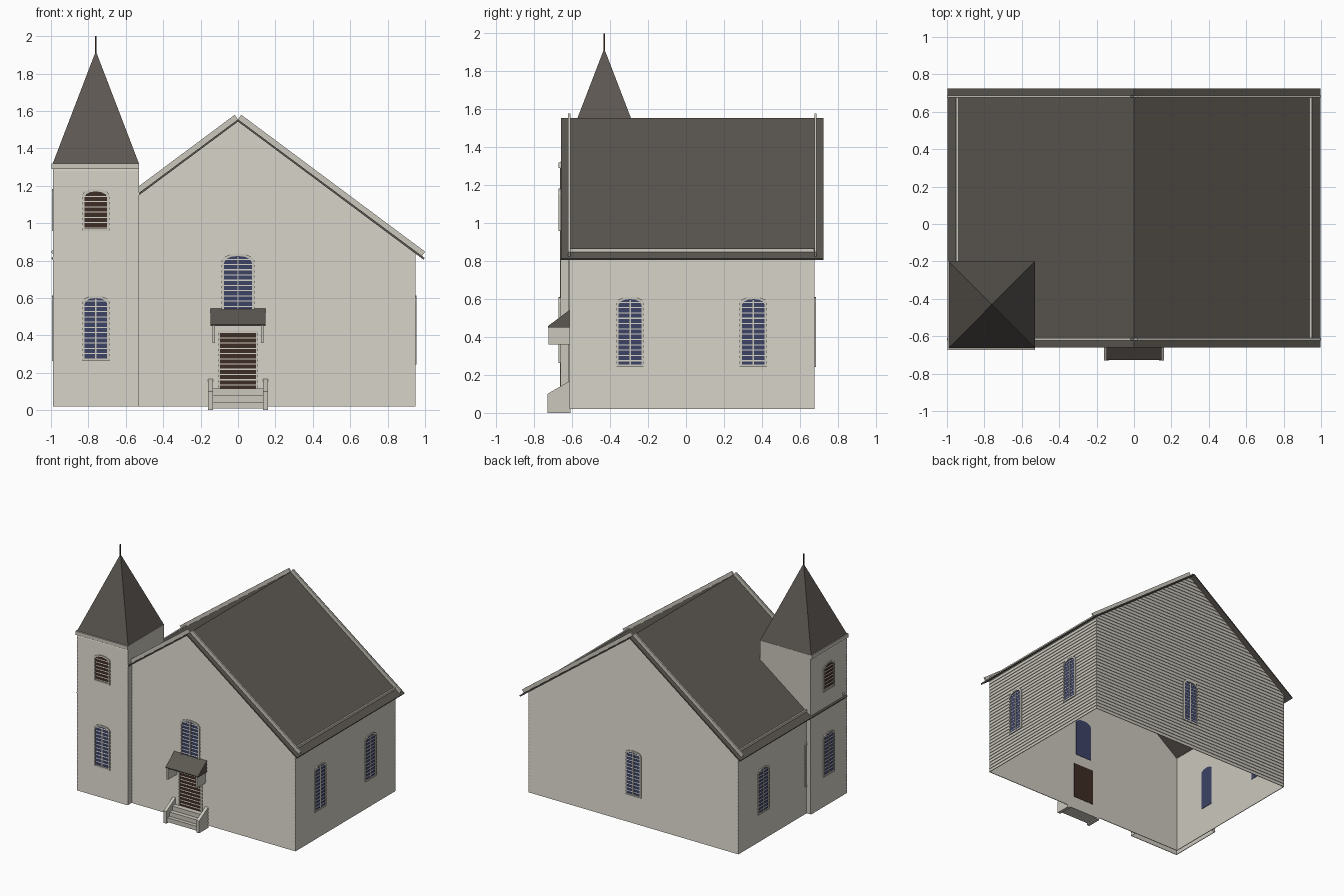
import bpy, bmesh, math
from mathutils import Vector

cube = bpy.data.objects.get("Cube")
if cube:
    bpy.data.objects.remove(cube)


def material(name, rgb):
    m = bpy.data.materials.new(name)
    m.use_nodes = True
    m.diffuse_color = (*rgb, 1)
    m.node_tree.nodes["Principled BSDF"].inputs["Base Color"].default_value = (*rgb, 1)
    return m


PAINT = material("cream_paint", (0.6, 0.575, 0.51))
SLATE = material("grey_slate", (0.107, 0.096, 0.083))
GLASS = material("blue_glass", (0.045, 0.055, 0.13))
WOOD = material("dark_wood", (0.048, 0.025, 0.018))

UP = Vector((0, 0, 1))
FRONT, BACK = Vector((0, -1, 0)), Vector((0, 1, 0))
LEFT, RIGHT = Vector((-1, 0, 0)), Vector((1, 0, 0))
ROW, LAP = 0.028, 0.005          # siding row height and overlap depth
RIDGE, SLOPE = 1.555, 0.744      # roof ridge height and pitch
BX, BY0, BY1 = 0.945, -0.61, 0.675
TX0, TX1, TY0, TY1, TTOP = -0.985, -0.53, -0.662, -0.2, 1.29
BASE = 0.02


def at(n, u, d, z):
    """Point on a wall facing n: u along it, d outward, z up."""
    return UP.cross(n) * u + n * d + UP * z


def finish(name, bm, mat, recalc=True):
    if recalc:
        bmesh.ops.recalc_face_normals(bm, faces=bm.faces)
    me = bpy.data.meshes.new(name)
    bm.to_mesh(me)
    bm.free()
    me.materials.append(mat)
    ob = bpy.data.objects.new(name, me)
    bpy.context.collection.objects.link(ob)
    return ob


def prism(name, n, outline, d0, d1, mat):
    """Extrude an outline of (u, z) points between two depths."""
    bm = bmesh.new()
    a = [bm.verts.new(at(n, u, d0, z)) for u, z in outline]
    b = [bm.verts.new(at(n, u, d1, z)) for u, z in outline]
    bm.faces.new(a)
    bm.faces.new(b)
    for i in range(len(a)):
        j = (i + 1) % len(a)
        bm.faces.new((a[i], a[j], b[j], b[i]))
    return finish(name, bm, mat)


def rect(u0, u1, z0, z1):
    return [(u0, z0), (u1, z0), (u1, z1), (u0, z1)]


def sheet(name, n, outline, d):
    bm = bmesh.new()
    bm.faces.new([bm.verts.new(at(n, u, d, z)) for u, z in outline])
    finish(name, bm, PAINT, False)


def siding(name, n, d, u0, u1, top, gable=False):
    """Lapped boards, trimmed to the roof pitch on the gable ends."""
    bm = bmesh.new()
    z = BASE
    while z < top - 0.001:
        z2 = min(z + ROW, top)
        low, high, lip = [[bm.verts.new(at(n, u, d + e, h)) for u in (u0, u1)]
                          for e, h in ((LAP, z), (0, z2), (0, z))]
        bm.faces.new((low[0], low[1], high[1], high[0]))
        bm.faces.new((lip[0], lip[1], low[1], low[0]))
        z = z2
    if gable:
        for s in (-1, 1):
            bmesh.ops.bisect_plane(bm, geom=bm.verts[:] + bm.edges[:] + bm.faces[:],
                                   plane_co=(0, 0, RIDGE - 0.008),
                                   plane_no=(s * SLOPE, 0, 1), clear_outer=True)
    finish(name, bm, PAINT, False)


def arch(u, w, z0, z1, rise):
    pts = [(u - w, z0), (u + w, z0)]
    for i in range(7):
        a = math.pi * i / 6
        pts.append((u + w * math.cos(a), z1 - rise + rise * math.sin(a)))
    return pts


def window(name, n, d, u, w, z0, z1, mat=GLASS):
    rise = w * 0.5
    inner = arch(u, w, z0, z1, rise)
    prism(name + "_pane", n, inner, d - 0.004, d + LAP * 0.8, mat)
    # raised casing around the opening
    outer = arch(u, w + 0.012, z0 - 0.012, z1 + 0.012, rise)
    bm = bmesh.new()
    rings = [[bm.verts.new(at(n, p, d + e, z)) for p, z in o]
             for o, e in ((outer, 0), (outer, 0.01), (inner, 0.01), (inner, 0))]
    for r, s in zip(rings, rings[1:]):
        for i in range(len(r)):
            j = (i + 1) % len(r)
            bm.faces.new((r[i], r[j], s[j], s[i]))
    finish(name + "_casing", bm, PAINT)
    if mat is GLASS:
        prism(name + "_mullion", n, rect(u - 0.004, u + 0.004, z0, z1 - 0.004),
              d, d + 0.007, PAINT)


# Main hall: plain inner walls and lapped siding outside
eave = RIDGE - 0.008 - SLOPE * BX
gable = [(-BX, BASE), (BX, BASE), (BX, eave), (0, RIDGE - 0.008), (-BX, eave)]
for label, n, d in (("front", FRONT, -BY0), ("back", BACK, BY1)):
    sheet(label + "_inner_wall", n, gable, d - 0.001)
    siding(label + "_siding", n, d, -BX - 0.003, BX + 0.003, RIDGE, True)
for label, n, u0, u1 in (("left", RIGHT, BY0, BY1), ("right", LEFT, -BY1, -BY0)):
    sheet(label + "_inner_wall", n, rect(u0, u1, BASE, eave), BX - 0.001)
    siding(label + "_siding", n, BX, u0 - 0.003, u1 + 0.003, eave)

# Roof slopes with raised trim near each edge
for s, label in ((1, "left"), (-1, "right")):
    end = RIDGE - SLOPE * 0.995
    prism(label + "_roof", FRONT,
          [(0, RIDGE), (s * 0.997, end), (s * 0.992, end - 0.01), (0, RIDGE - 0.012)],
          -0.725, 0.66, SLATE)
    board = [(0, RIDGE), (s * 0.983, RIDGE - SLOPE * 0.983),
             (s * 1.0, RIDGE - SLOPE * 0.983 + 0.024), (s * 0.018, RIDGE + 0.024)]
    for where, d in (("front", 0.61), ("back", -0.688)):
        prism(label + "_" + where + "_gable_trim", FRONT, board, d, d + 0.012, PAINT)
    mid = RIDGE - SLOPE * BX
    prism(label + "_eave_trim", FRONT,
          rect(s * (BX - 0.006), s * (BX + 0.006), mid - 0.01, mid + 0.014),
          -BY1, -BY0, PAINT)

# Tower walls: siding on the street sides, plain where they meet the roof
siding("tower_front_siding", FRONT, -TY0, TX0 - 0.003, TX1, TTOP)
siding("tower_side_siding", LEFT, -TX0, -TY1, -TY0 + 0.003, TTOP)
sheet("tower_front_inner", FRONT, rect(TX0, TX1, BASE, TTOP), -TY0 - 0.001)
sheet("tower_side_inner", LEFT, rect(-TY1, -TY0, BASE, TTOP), -TX0 - 0.001)
sheet("tower_inner_side", RIGHT,
      [(TY0, BASE), (BY0, BASE), (BY0, 1.08), (TY1, 1.08), (TY1, TTOP), (TY0, TTOP)], TX1)
sheet("tower_back", BACK,
      [(-TX1, 1.08), (BX, 0.8), (BX, BASE), (-TX0, BASE), (-TX0, TTOP), (-TX1, TTOP)], TY1)
prism("tower_cornice", FRONT, rect(-0.998, TX1 + 0.002, TTOP, 1.32), 0.198, 0.673, PAINT)

# Spire and finial
bm = bmesh.new()
base = [bm.verts.new((x, y, 1.32)) for x, y in
        ((-0.99, -0.662), (-0.53, -0.662), (-0.53, -0.2), (-0.99, -0.2))]
tip = bm.verts.new((-0.76, -0.431, 1.92))
bm.faces.new(base)
for i in range(4):
    bm.faces.new((base[i], base[(i + 1) % 4], tip))
finish("spire", bm, SLATE)
prism("finial", FRONT, rect(-0.764, -0.756, 1.9, 2.0), 0.427, 0.435, WOOD)

# Windows
window("tower_front_window", FRONT, -TY0, -0.76, 0.06, 0.275, 0.6)
window("tower_front_louver", FRONT, -TY0, -0.76, 0.06, 0.97, 1.17, WOOD)
window("tower_side_window", LEFT, -TX0, 0.43, 0.06, 0.275, 0.6)
window("tower_side_louver", LEFT, -TX0, 0.43, 0.06, 0.97, 1.17, WOOD)
window("front_window", FRONT, -BY0, 0, 0.075, 0.5, 0.825)
window("back_window", BACK, BY1, 0, 0.06, 0.255, 0.6)
for i, y in enumerate((-0.295, 0.355)):
    window(f"left_window_{i + 1}", RIGHT, BX, y, 0.06, 0.255, 0.6)
for i, y in enumerate((-0.25, 0.355)):
    window(f"right_window_{i + 1}", LEFT, BX, -y, 0.06, 0.255, 0.6)

# Door with casing
prism("door", FRONT, rect(-0.095, 0.095, 0.115, 0.415), 0.606, 0.614, WOOD)
for s in (-1, 1):
    prism("door_jamb", FRONT, rect(s * 0.095, s * 0.107, 0.115, 0.427), 0.61, 0.62, PAINT)
prism("door_head", FRONT, rect(-0.095, 0.095, 0.415, 0.427), 0.61, 0.62, PAINT)

# Canopy over the door on two brackets
prism("canopy", RIGHT, [(-0.727, 0.45), (BY0, 0.45), (BY0, 0.545), (-0.727, 0.458)],
      -0.147, 0.147, SLATE)
for s in (-1, 1):
    prism("canopy_bracket", RIGHT, rect(-0.725, BY0, 0.36, 0.45), s * 0.123, s * 0.137, PAINT)

# Entrance steps between sloping cheek walls
for i, (y, z) in enumerate(((-0.72, 0.045), (-0.69, 0.08), (-0.655, 0.115))):
    prism(f"step_{i + 1}", RIGHT, rect(y, BY0, z - 0.035, z), -0.136, 0.136, PAINT)
for s in (-1, 1):
    prism("step_cheek", RIGHT, [(-0.73, 0), (BY0, 0), (BY0, 0.17), (-0.73, 0.1)],
          s * 0.135, s * 0.16, PAINT)
